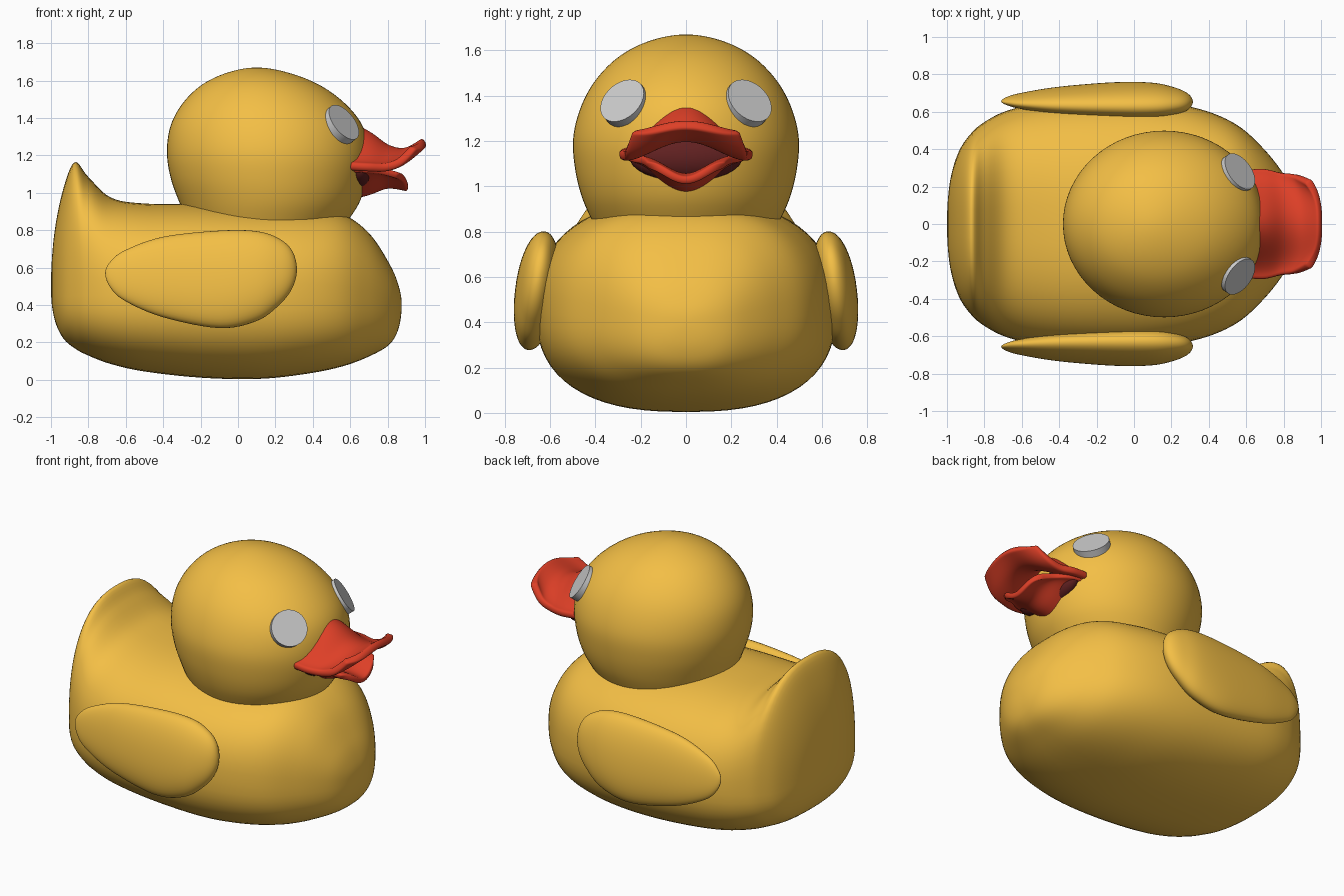
import bpy, bmesh, math
from mathutils import Vector

if "Cube" in bpy.data.objects:
    bpy.data.objects.remove(bpy.data.objects["Cube"])


def material(name, rgb):
    m = bpy.data.materials.new(name)
    m.diffuse_color = (*rgb, 1)
    m.use_nodes = True
    m.node_tree.nodes["Principled BSDF"].inputs["Base Color"].default_value = m.diffuse_color
    return m


YELLOW = material("yellow", (0.9, 0.52, 0.06))
RED = material("red", (0.73, 0.05, 0.02))
DARK = material("dark_red", (0.12, 0.015, 0.015))


def finish(name, bm, mat, angle=180):
    bmesh.ops.remove_doubles(bm, verts=bm.verts, dist=1e-5)
    bmesh.ops.recalc_face_normals(bm, faces=bm.faces)
    me = bpy.data.meshes.new(name)
    bm.to_mesh(me)
    bm.free()
    ob = bpy.data.objects.new(name, me)
    bpy.context.collection.objects.link(ob)
    if mat:
        me.materials.append(mat)
    for o in bpy.context.selected_objects:
        o.select_set(False)
    bpy.context.view_layer.objects.active = ob
    ob.select_set(True)
    bpy.ops.object.shade_smooth_by_angle(angle=math.radians(angle))
    return ob


def spline(rows, before, after, steps=6):
    """Catmull-Rom rows through the given rows."""
    r = [before, *rows, after]
    out = []
    for i in range(1, len(r) - 2):
        for k in range(steps):
            t = k / steps
            out.append([0.5 * (2 * b + (c - a) * t + (2 * a - 5 * b + 4 * c - d) * t * t
                               + (3 * b - a - 3 * c + d) * t ** 3)
                        for a, b, c, d in zip(*r[i - 1:i + 3])])
    return out + [list(rows[-1])]


def skin(bm, grid, closed):
    vs = [[bm.verts.new(p) for p in row] for row in grid]
    n = len(vs[0])
    for a, b in zip(vs, vs[1:]):
        for j in range(n if closed else n - 1):
            k = (j + 1) % n
            bm.faces.new((a[j], a[k], b[k], b[j]))


def loft(name, rows, place, power=2.0, segs=64):
    """Rows are (position, low, high, half width, middle); zero width closes an end."""
    def phantom(end, nxt):
        return (nxt[0], nxt[2], nxt[1], -nxt[3], nxt[4]) if end[3] == 0 else end

    def spow(v):
        return math.copysign(abs(v) ** (2 / power), v)
    rows = [r if len(r) == 5 else (*r, (r[1] + r[2]) / 2) for r in rows]
    grid = []
    for p, lo, hi, w, mid in spline(rows, phantom(rows[0], rows[1]), phantom(rows[-1], rows[-2])):
        ring = []
        for j in range(segs):
            a = 2 * math.pi * j / segs
            s = spow(math.sin(a))
            ring.append(place(p, w * spow(math.cos(a)), mid + s * (hi - mid if s > 0 else mid - lo)))
        grid.append(ring)
    bm = bmesh.new()
    skin(bm, grid, True)
    return finish(name, bm, YELLOW)


def mirror_y(ob):
    ob.modifiers.new("mirror", 'MIRROR').use_axis = (False, True, False)


# Body with upturned tail, lofted from back to front
loft("body", [
    (-1.0, .50, .50, 0, .50), (-.985, .34, .76, .22, .48), (-.94, .23, 1.0, .38, .45),
    (-.875, .17, 1.163, .48, .45), (-.80, .13, 1.085, .545, .45), (-.68, .085, .975, .605, .45),
    (-.50, .045, .943, .645, .45), (-.20, .012, .94, .66, .45), (.10, .005, .93, .655, .45),
    (.35, .03, .92, .615, .44), (.55, .07, .89, .53, .43), (.70, .125, .785, .395, .42),
    (.81, .19, .62, .25, .41), (.86, .28, .50, .13, .40), (.875, .40, .40, 0, .40)],
    lambda p, w, v: (p, w, v), power=2.5)

# Head, lofted upwards
loft("head", [
    (.80, -.25, .55, .39), (.94, -.31, .645, .455), (1.08, -.36, .69, .49),
    (1.22, -.38, .70, .497), (1.36, -.36, .665, .46), (1.48, -.295, .57, .39),
    (1.58, -.19, .43, .285), (1.645, -.05, .26, .15), (1.67, .10, .10, 0)],
    lambda p, w, v: (v, w, p))

# Wings, leaning slightly inwards at the top
wing = loft("wing", [
    (-.71, .57, .57, 0), (-.68, .49, .635, .02), (-.60, .42, .695, .04),
    (-.40, .335, .765, .07), (-.10, .277, .798, .092), (.10, .315, .795, .092),
    (.22, .40, .755, .07), (.29, .49, .69, .04), (.315, .59, .59, 0)],
    lambda p, w, v: (p, w + .66 - .12 * (v - .54), v), power=2.1, segs=48)
mirror_y(wing)

# Flat round eyes
bm = bmesh.new()
bmesh.ops.create_cone(bm, cap_ends=True, segments=40, radius1=.11, radius2=.11, depth=.05)
normal = Vector((.68, .49, .54)).normalized()
centre = Vector((.567, .282, 1.378)) - normal * .025
rot = normal.to_track_quat('Z', 'Y').to_matrix().to_4x4()
bmesh.ops.transform(bm, matrix=rot, verts=bm.verts)
bmesh.ops.translate(bm, vec=centre, verts=bm.verts)
mirror_y(finish("eye", bm, None, 30))


def bill(name, rows, thickness, rounding):
    """Curved sheet; rows are (x, edge z, centre z, half width)."""
    rings = spline(rows, rows[0], rows[-1], 5)
    grid = []
    for i, (x, edge, mid, w) in enumerate(rings):
        u = i / (len(rings) - 1)
        line = []
        for j in range(25):
            v = j / 12 - 1
            arch = (1 + math.cos(math.pi * v)) / 2
            line.append((x - rounding * u * u * abs(v) ** 3, v * w, edge + (mid - edge) * arch))
        grid.append(line)
    bm = bmesh.new()
    skin(bm, grid, False)
    ob = finish(name, bm, RED)
    sol = ob.modifiers.new("thickness", 'SOLIDIFY')
    sol.thickness, sol.offset = thickness, 0
    ob.modifiers.new("rounding", 'SUBSURF').levels = 1
    return ob


# Upper and lower bill
bill("upper_bill", [(.60, 1.14, 1.36, .29), (.70, 1.135, 1.305, .295), (.80, 1.135, 1.235, .275),
                    (.90, 1.165, 1.22, .265), (1.0, 1.245, 1.275, .23)], .045, .07)
bill("lower_bill", [(.60, 1.13, .98, .26), (.70, 1.125, 1.005, .245), (.80, 1.115, 1.04, .20),
                    (.91, 1.09, 1.025, .17)], .035, .06)

# Inside of the mouth
bm = bmesh.new()
bmesh.ops.create_uvsphere(bm, u_segments=32, v_segments=16, radius=1)
bmesh.ops.scale(bm, vec=(.09, .25, .11), verts=bm.verts)
bmesh.ops.translate(bm, vec=(.65, 0, 1.13), verts=bm.verts)
finish("mouth", bm, DARK)
